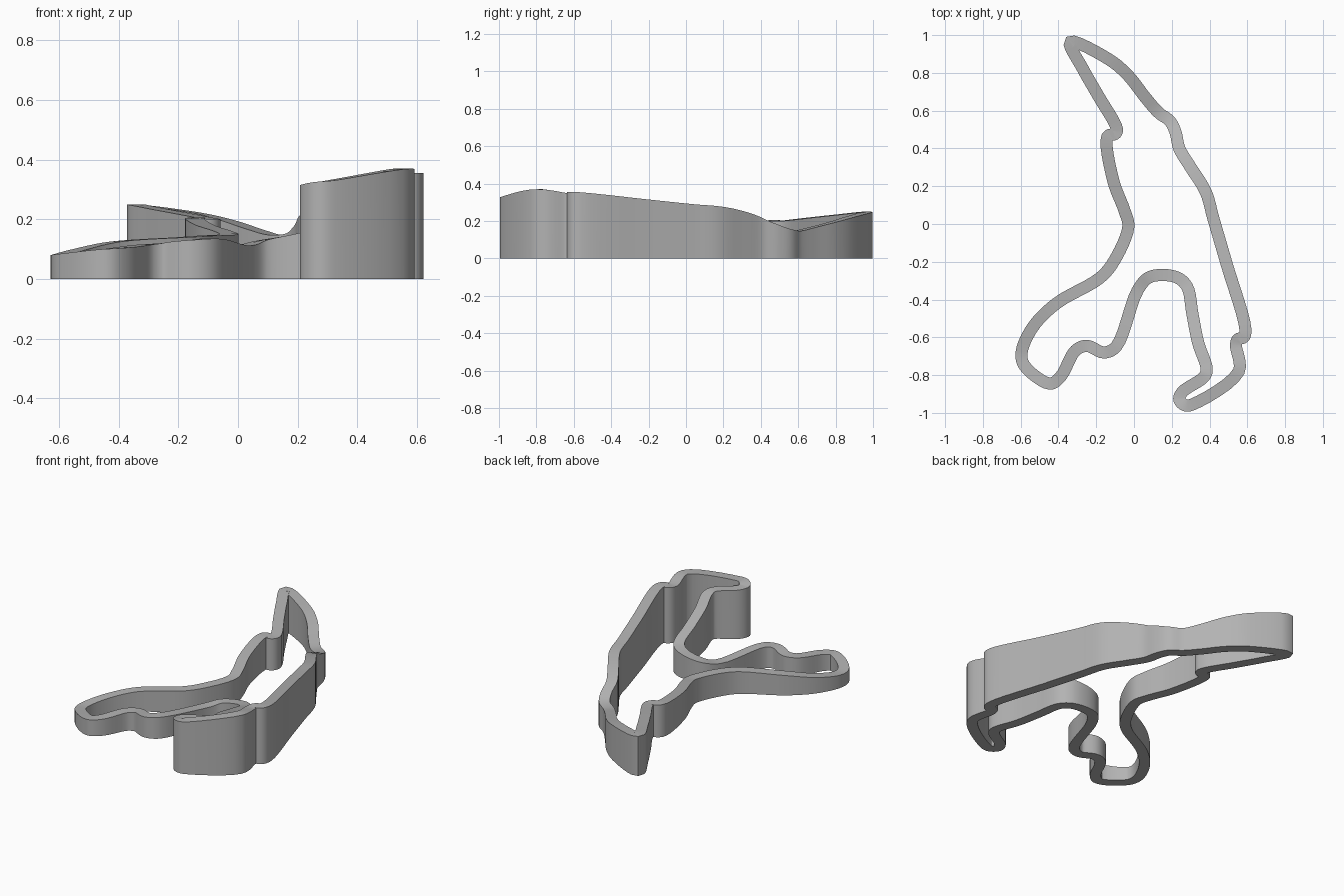
import bpy
import bmesh
import math
from mathutils import Vector

default_cube = bpy.data.objects.get("Cube")
if default_cube:
    bpy.data.objects.remove(default_cube, do_unlink=True)

HALF_WIDTH = 0.032
STEPS = 6

# Closed centre line of the circuit: x, y and the height of the road
CENTRE_LINE = [
    (-.34, .965, .25), (-.13, .87, .22), (-.03, .785, .195), (.06, .67, .165),
    (.13, .59, .147), (.19, .545, .155), (.22, .485, .18), (.24, .4, .215),
    (.3, .3, .25), (.38, .17, .278), (.42, .03, .29), (.49, -.21, .315),
    (.59, -.56, .353), (.58, -.6, .355), (.55, -.61, .352), (.54, -.64, .35),
    (.555, -.78, .37), (.31, -.955, .33), (.27, -.96, .325), (.24, -.93, .315),
    (.255, -.89, .31), (.37, -.81, .3), (.385, -.77, .29), (.34, -.63, .255),
    (.31, -.48, .21), (.28, -.33, .17), (.22, -.28, .155), (.085, -.28, .13),
    (.02, -.35, .112), (-.095, -.65, .135), (-.16, -.68, .13), (-.25, -.645, .12),
    (-.31, -.67, .115), (-.39, -.81, .105), (-.445, -.845, .1), (-.58, -.75, .083),
    (-.595, -.68, .08), (-.535, -.545, .098), (-.41, -.42, .125), (-.18, -.285, .14),
    (-.105, -.195, .145), (-.03, -.015, .15), (-.05, .07, .16), (-.11, .23, .18),
    (-.14, .465, .205), (-.1, .477, .2), (-.09, .5, .2), (-.19, .68, .22),
    (-.27, .82, .235),
]


def mix(a, b, start, end, t):
    """Blend two points over the knot interval from start to end."""
    return a + (b - a) * ((t - start) / (end - start))


def smooth_loop(points, steps):
    """Closed centripetal spline through all the points."""
    points = [Vector(p) for p in points]
    count = len(points)
    result = []
    for i in range(count):
        a, b, c, d = (points[(i + k) % count] for k in (-1, 0, 1, 2))
        ta = 0.0
        tb = ta + math.sqrt((b - a).length)
        tc = tb + math.sqrt((c - b).length)
        td = tc + math.sqrt((d - c).length)
        for step in range(steps):
            t = tb + (tc - tb) * step / steps
            ab = mix(a, b, ta, tb, t)
            bc = mix(b, c, tb, tc, t)
            cd = mix(c, d, tc, td, t)
            abc = mix(ab, bc, ta, tc, t)
            bcd = mix(bc, cd, tb, td, t)
            result.append(mix(abc, bcd, tb, tc, t))
    return result


def build_track_wall(name, path, half_width, material):
    """Sweep a road-wide section that reaches from the ground to the road."""
    bm = bmesh.new()
    sections = []
    for i, point in enumerate(path):
        along = path[(i + 1) % len(path)] - path[i - 1]
        side = Vector((-along.y, along.x, 0)).normalized() * half_width
        left, right = point + side, point - side
        corners = [
            left,
            right,
            Vector((right.x, right.y, 0)),
            Vector((left.x, left.y, 0)),
        ]
        sections.append([bm.verts.new(corner) for corner in corners])
    for i, section in enumerate(sections):
        following = sections[(i + 1) % len(sections)]
        for k in range(len(section)):
            n = (k + 1) % len(section)
            bm.faces.new((section[k], section[n], following[n], following[k]))
    bmesh.ops.recalc_face_normals(bm, faces=bm.faces)
    # The swept section can come out inverted; the road must face up
    top = max(bm.faces, key=lambda face: abs(face.normal.z) * face.calc_center_median().z)
    if top.normal.z < 0:
        bmesh.ops.reverse_faces(bm, faces=bm.faces)
    mesh = bpy.data.meshes.new(name)
    bm.to_mesh(mesh)
    bm.free()
    mesh.materials.append(material)
    wall = bpy.data.objects.new(name, mesh)
    bpy.context.collection.objects.link(wall)
    return wall


# Plain grey finish
grey = bpy.data.materials.new("plain_grey")
grey.use_nodes = True
colour = (0.45, 0.45, 0.45, 1)
grey.diffuse_color = colour
grey.node_tree.nodes["Principled BSDF"].inputs["Base Color"].default_value = colour

# Raised circuit
track = build_track_wall("track_wall", smooth_loop(CENTRE_LINE, STEPS), HALF_WIDTH, grey)
bpy.ops.object.select_all(action="DESELECT")
track.select_set(True)
bpy.context.view_layer.objects.active = track
bpy.ops.object.shade_smooth_by_angle(angle=math.radians(40))
